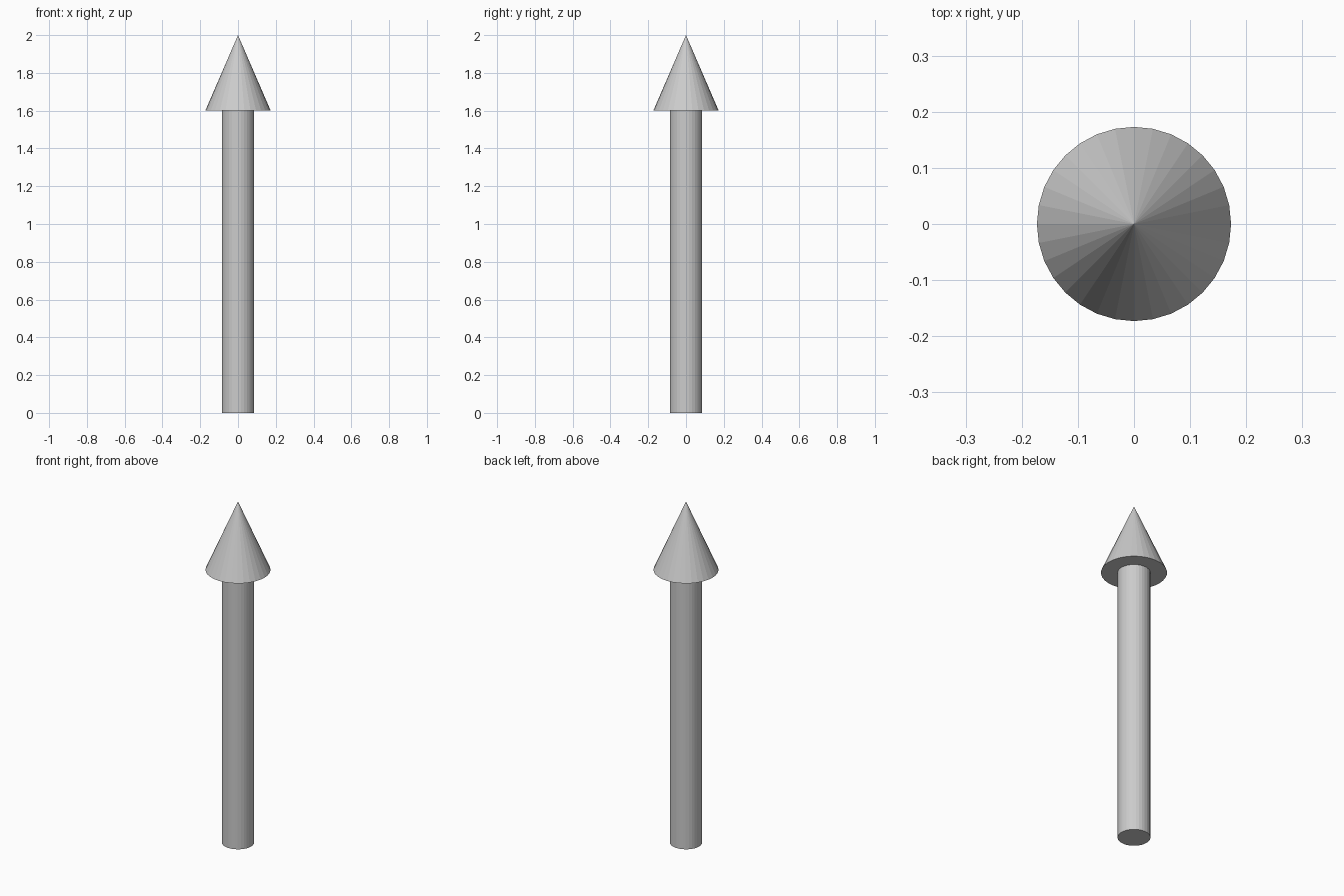
import bpy

if "Cube" in bpy.data.objects:
    bpy.data.objects.remove(bpy.data.objects["Cube"])

SIDES = 32
SHAFT_RADIUS = 0.086
HEAD_RADIUS = 0.173
HEAD_BASE = 1.6
TIP = 2.0

# Straight round shaft standing on the ground
bpy.ops.mesh.primitive_cylinder_add(
    vertices=SIDES, radius=SHAFT_RADIUS, depth=HEAD_BASE,
    location=(0, 0, HEAD_BASE / 2))
bpy.context.object.name = "arrow_shaft"

# Pointed, flat-faceted head with a closed underside
bpy.ops.mesh.primitive_cone_add(
    vertices=SIDES, radius1=HEAD_RADIUS, radius2=0, depth=TIP - HEAD_BASE,
    location=(0, 0, (HEAD_BASE + TIP) / 2))
bpy.context.object.name = "arrow_head"
